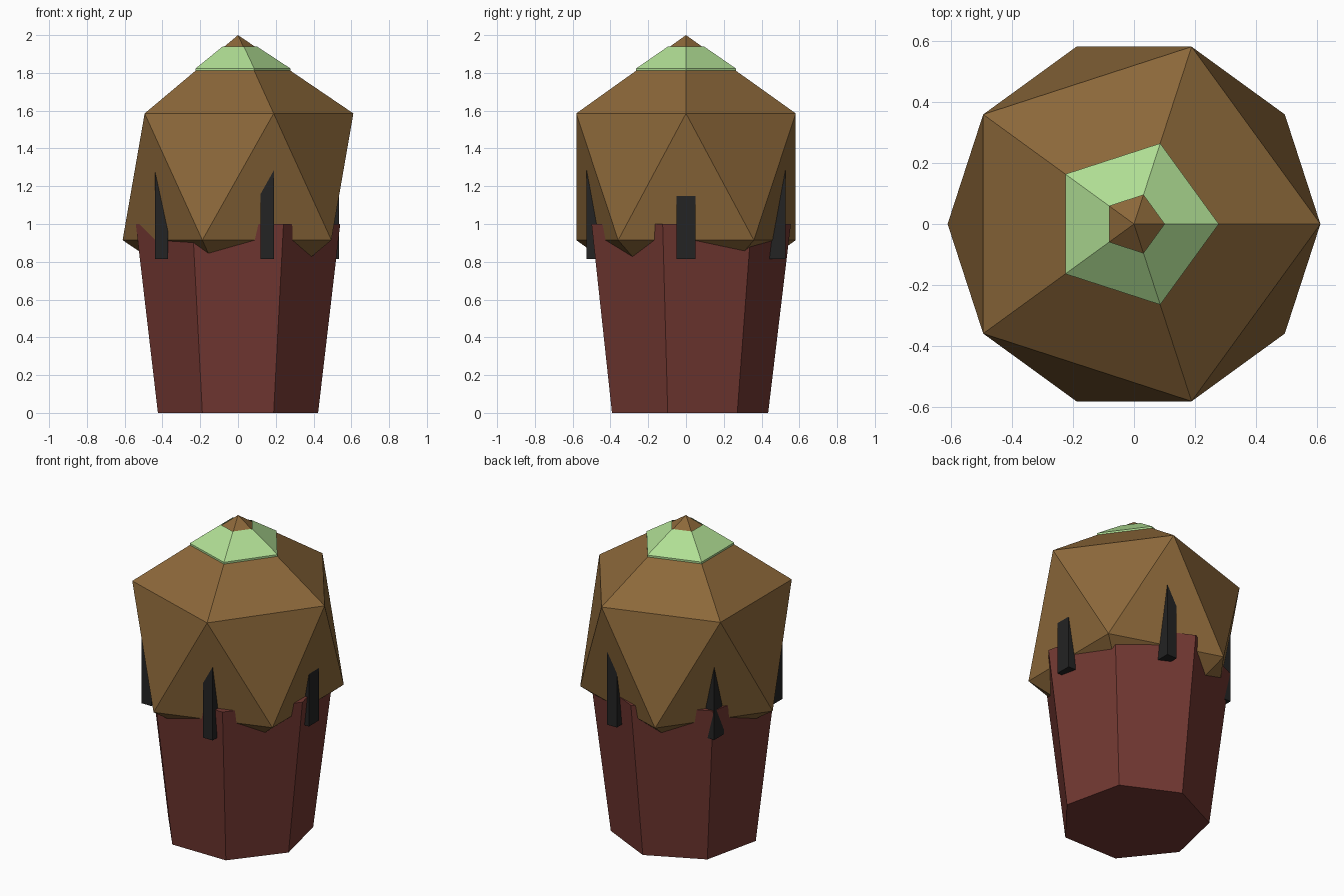
import bpy, bmesh, math

if "Cube" in bpy.data.objects:
    bpy.data.objects.remove(bpy.data.objects["Cube"])


def material(name, rgb):
    m = bpy.data.materials.new(name)
    m.diffuse_color = (*rgb, 1)
    m.use_nodes = True
    m.node_tree.nodes["Principled BSDF"].inputs["Base Color"].default_value = m.diffuse_color
    return m


BROWN = material("warm_brown", (0.262, 0.138, 0.042))
GREEN = material("pale_green", (0.434, 0.730, 0.296))
RED = material("dark_red", (0.171, 0.040, 0.032))
BLACK = material("charcoal", (0.017, 0.017, 0.017))


def lathe(name, profile, sides, start, mat, caps=True):
    """Flat-faced ring stack; profile is (radius, z) from bottom to top."""
    bm = bmesh.new()
    rings = []
    for r, z in profile:
        rings.append([bm.verts.new((r * math.cos(start + 2 * math.pi * i / sides),
                                    r * math.sin(start + 2 * math.pi * i / sides), z))
                      for i in range(sides)])
    for a, b in zip(rings, rings[1:]):
        for i in range(sides):
            j = (i + 1) % sides
            bm.faces.new((a[i], a[j], b[j], b[i]))
    if caps:
        bm.faces.new(rings[0][::-1])
        bm.faces.new(rings[-1])
    me = bpy.data.meshes.new(name)
    bm.to_mesh(me)
    bm.free()
    me.materials.append(mat)
    ob = bpy.data.objects.new(name, me)
    bpy.context.collection.objects.link(ob)
    return ob


# Seven-sided tapered cup
lathe("cup", [(0.435, 0), (0.555, 1.0)], 7, math.pi / 2, RED)

# Rounded top: stretched icosahedron sunk into the cup
bpy.ops.mesh.primitive_ico_sphere_add(subdivisions=1, radius=1, location=(0, 0, 1.25))
dome = bpy.context.object
dome.name = "dome"
dome.scale = (0.683, 0.683, 0.75)
dome.data.materials.append(BROWN)

# Green band around the peak, open so the brown tip shows
lathe("green_band", [(0.278, 1.81), (0.278, 1.823), (0.1, 1.94)], 5, 0, GREEN, caps=False)

# Five upright posts around the rim, all square to the axes
for i in range(5):
    a = 2 * math.pi * i / 5
    bpy.ops.mesh.primitive_cube_add(size=1, location=(0.5 * math.cos(a), 0.5 * math.sin(a), 1.06))
    post = bpy.context.object
    post.name = f"post_{i + 1}"
    post.scale = (0.07, 0.1, 0.49)
    post.data.materials.append(BLACK)
